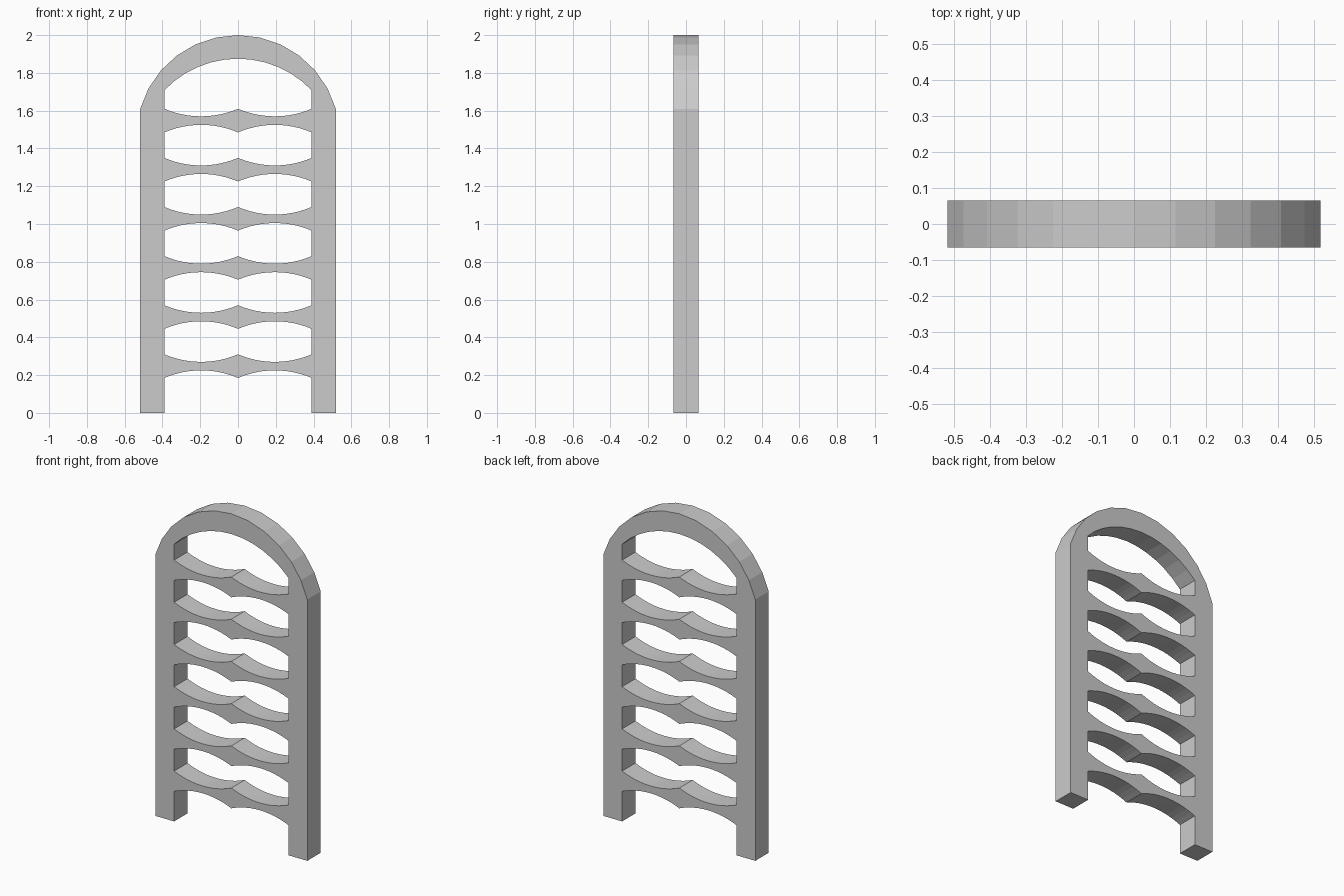
import bpy, bmesh, math
from mathutils import Matrix

if "Cube" in bpy.data.objects:
    bpy.data.objects.remove(bpy.data.objects["Cube"])

HALF_W, INNER, HALF_D = 0.518, 0.39, 0.065
RUNG_TOPS = [0.31 + 0.26 * i for i in range(6)]
RUNG_H, SAG = 0.125, 0.04


def arc(x0, x1, z, sag, n=12):
    """Circular arc from (x0, z) to (x1, z), bulging by sag (up if positive)."""
    half, s = abs(x1 - x0) / 2, abs(sag)
    r = (half * half + s * s) / (2 * s)
    a = math.asin(half / r)
    mid, d = (x0 + x1) / 2, math.copysign(1, x1 - x0)
    up = math.copysign(1, sag)
    pts = []
    for i in range(n + 1):
        t = -a + 2 * a * i / n
        pts.append((mid + d * r * math.sin(t), z + up * (r * math.cos(t) - r + s)))
    return pts


def scallop(x0, x1, z, sag):
    """Two arcs meeting in a point at the middle."""
    return arc(x0, 0, z, sag) + arc(0, x1, z, sag)[1:]


# Outer outline: posts, arched top, scalloped underside of the lowest rung
outline = [(-INNER, 0), (-HALF_W, 0)] + arc(-HALF_W, HALF_W, 1.61, 0.39)
outline += [(HALF_W, 0), (INNER, 0)] + scallop(INNER, -INNER, RUNG_TOPS[0] - RUNG_H, SAG)
loops = [outline]

# Openings between rungs
for low, high in zip(RUNG_TOPS, RUNG_TOPS[1:]):
    loops.append(scallop(-INNER, INNER, low, -SAG)
                 + scallop(INNER, -INNER, high - RUNG_H, SAG))

# Arched opening at the top
loops.append(scallop(-INNER, INNER, RUNG_TOPS[-1], -SAG)
             + arc(INNER, -INNER, 1.708, 0.167))

# Filled flat profile with holes, given thickness
curve = bpy.data.curves.new("frame_profile", 'CURVE')
curve.dimensions = '2D'
curve.fill_mode = 'BOTH'
curve.extrude = HALF_D
for pts in loops:
    sp = curve.splines.new('POLY')
    sp.points.add(len(pts) - 1)
    for p, (x, z) in zip(sp.points, pts):
        p.co = (x, z, 0, 1)
    sp.use_cyclic_u = True
    sp.use_smooth = False
helper = bpy.data.objects.new("frame_profile", curve)
bpy.context.collection.objects.link(helper)

# Convert to an upright, welded mesh
dg = bpy.context.evaluated_depsgraph_get()
mesh = bpy.data.meshes.new_from_object(helper.evaluated_get(dg))
bpy.data.objects.remove(helper)
mesh.transform(Matrix.Rotation(math.pi / 2, 4, 'X'))
bm = bmesh.new()
bm.from_mesh(mesh)
bmesh.ops.remove_doubles(bm, verts=bm.verts, dist=1e-5)
bmesh.ops.recalc_face_normals(bm, faces=bm.faces)
for f in bm.faces:
    f.smooth = False
bm.to_mesh(mesh)
bm.free()
mesh.name = "arched_ladder_frame"
bpy.context.collection.objects.link(bpy.data.objects.new("arched_ladder_frame", mesh))
